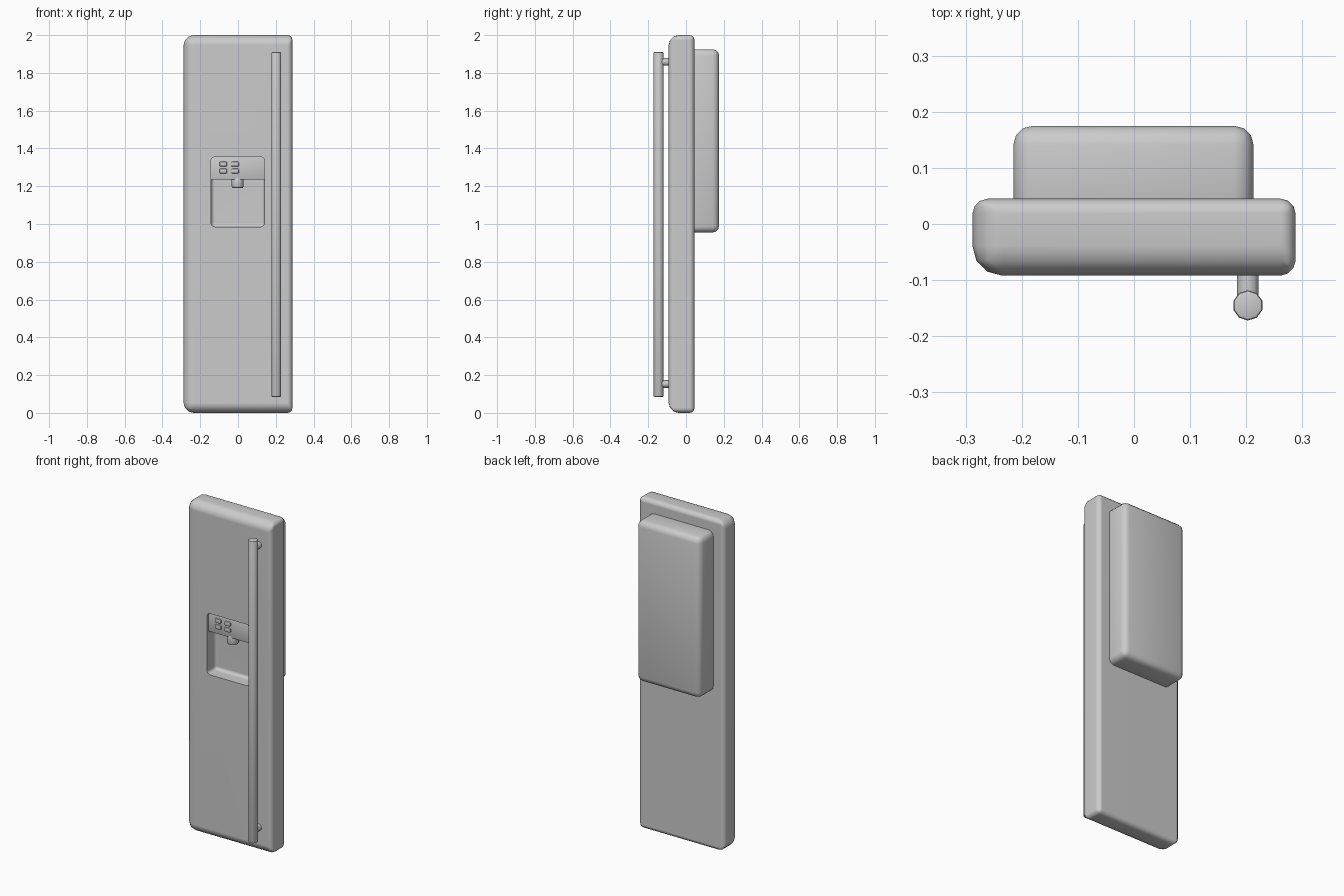
import bpy, bmesh, math
from mathutils import Vector, Matrix

default = bpy.data.objects.get("Cube")
if default:
    bpy.data.objects.remove(default, do_unlink=True)

grey = bpy.data.materials.new("light_grey")
grey.use_nodes = True
colour = (0.6, 0.6, 0.6, 1)
grey.diffuse_color = colour
grey.node_tree.nodes["Principled BSDF"].inputs["Base Color"].default_value = colour


def activate(obj):
    bpy.ops.object.select_all(action='DESELECT')
    obj.select_set(True)
    bpy.context.view_layer.objects.active = obj


def make(name, bm):
    mesh = bpy.data.meshes.new(name)
    bm.to_mesh(mesh)
    bm.free()
    mesh.materials.append(grey)
    obj = bpy.data.objects.new(name, mesh)
    bpy.context.collection.objects.link(obj)
    return obj


def smooth(obj):
    activate(obj)
    bpy.ops.object.shade_smooth_by_angle(angle=math.radians(40))


def rounded_box(name, low, high, radius, segments=3, weight=None):
    """Box between two corners; weight(edge middle) scales the rounding of each edge."""
    low, high = Vector(low), Vector(high)
    bm = bmesh.new()
    bmesh.ops.create_cube(bm, size=1)
    layer = bm.edges.layers.float.new("bevel_weight_edge")
    for e in bm.edges:
        middle = (e.verts[0].co + e.verts[1].co) / 2
        e[layer] = weight(middle) if weight else 1
    for v in bm.verts:
        v.co = (low + high) / 2 + v.co * (high - low)
    obj = make(name, bm)
    bevel = obj.modifiers.new("rounding", 'BEVEL')
    bevel.limit_method = 'WEIGHT'
    bevel.width = radius
    bevel.segments = segments
    activate(obj)
    bpy.ops.object.modifier_apply(modifier=bevel.name)
    smooth(obj)
    return obj


def rod(name, start, end, radius, sides, round_ends=0):
    start, end = Vector(start), Vector(end)
    axis = end - start
    turn = Vector((0, 0, 1)).rotation_difference(axis).to_matrix().to_4x4()
    bm = bmesh.new()
    bmesh.ops.create_cone(bm, cap_ends=True, segments=sides, radius1=radius,
                          radius2=radius, depth=axis.length,
                          matrix=Matrix.Translation((start + end) / 2) @ turn)
    if round_ends:
        rims = [e for e in bm.edges if any(len(f.verts) > 4 for f in e.link_faces)]
        bmesh.ops.bevel(bm, geom=rims, offset=round_ends, segments=2,
                        profile=0.5, affect='EDGES')
    obj = make(name, bm)
    smooth(obj)
    return obj


# Door slab: softer on the front and on its hinge side
def door_weight(m):
    if m.y > 0.1:
        return 0.5
    return 0.5 if m.x > 0.1 else 1


door = rounded_box("door", (-0.288, -0.092, 0), (0.288, 0.045, 2), 0.053,
                   weight=door_weight)

# Dispenser recess cut into the door
cutter = rounded_box("recess_cutter", (-0.143, -0.2, 0.985), (0.14, -0.01, 1.355), 0.02)
cutter.hide_render = True
cut = door.modifiers.new("recess", 'BOOLEAN')
cut.operation = 'DIFFERENCE'
cut.solver = 'EXACT'
cut.object = cutter
activate(door)
bpy.ops.object.modifier_apply(modifier=cut.name)
bpy.data.objects.remove(cutter, do_unlink=True)
smooth(door)
door.modifiers.new("even_shading", 'WEIGHTED_NORMAL').keep_sharp = True

# Dispenser panel, nozzle and buttons
rounded_box("control_panel", (-0.148, -0.075, 1.235), (0.145, 0, 1.36), 0.004, 2)
rod("nozzle", (-0.002, -0.045, 1.19), (-0.002, -0.045, 1.25), 0.032, 14, 0.008)
for row, z in enumerate((1.28, 1.317)):
    for col, x in enumerate((-0.078, -0.015)):
        rounded_box(f"button_{row}_{col}", (x - 0.02, -0.084, z - 0.013),
                    (x + 0.02, -0.07, z + 0.013), 0.006, 2)

# Insulated liner block on the back
rounded_box("back_liner", (-0.215, 0.0, 0.955), (0.213, 0.175, 1.925), 0.034)

# Long handle on two posts
rod("handle", (0.203, -0.145, 0.085), (0.203, -0.145, 1.91), 0.027, 10, 0.005)
for label, z in (("lower", 0.153), ("upper", 1.858)):
    rod(label + "_handle_post", (0.203, -0.14, z), (0.203, -0.08, z), 0.02, 10)
